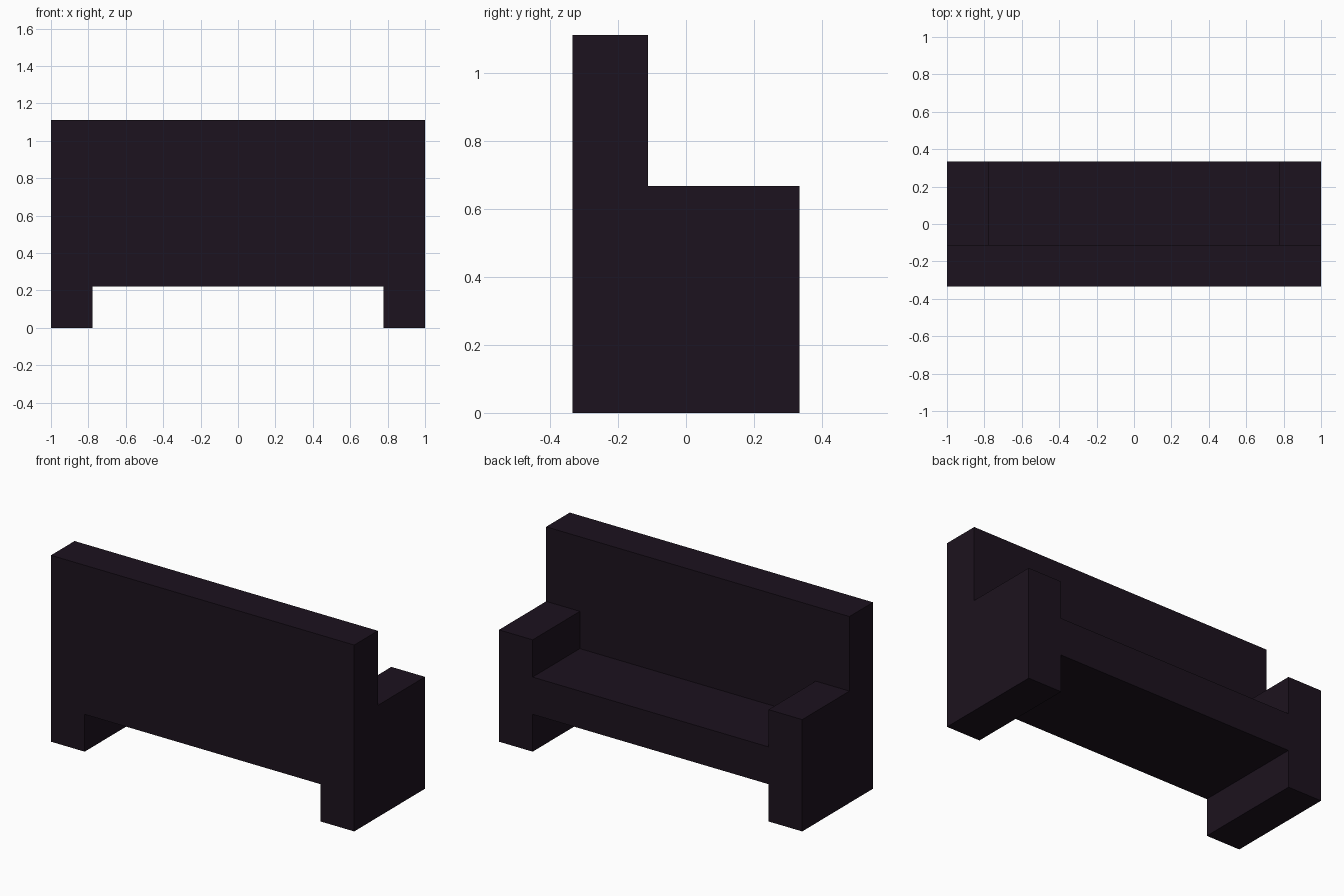
import bpy
import bmesh

if "Cube" in bpy.data.objects:
    bpy.data.objects.remove(bpy.data.objects["Cube"])

U = 2 / 9  # the bench sits on a 9 x 3 x 5 unit grid

mat = bpy.data.materials.new("dark_plum")
mat.diffuse_color = (0.0116, 0.006, 0.013, 1)
mat.use_nodes = True
mat.node_tree.nodes["Principled BSDF"].inputs["Base Color"].default_value = mat.diffuse_color


def prism(name, profile, y0, y1):
    """Extrude an (x, z) outline, in grid units, from y0 to y1."""
    bm = bmesh.new()
    face = bm.faces.new([bm.verts.new((x * U, y0 * U, z * U)) for x, z in profile])
    ext = bmesh.ops.extrude_face_region(bm, geom=[face])
    verts = [v for v in ext["geom"] if isinstance(v, bmesh.types.BMVert)]
    bmesh.ops.translate(bm, verts=verts, vec=(0, (y1 - y0) * U, 0))
    bmesh.ops.recalc_face_normals(bm, faces=bm.faces)
    mesh = bpy.data.meshes.new(name)
    bm.to_mesh(mesh)
    bm.free()
    mesh.materials.append(mat)
    obj = bpy.data.objects.new(name, mesh)
    bpy.context.collection.objects.link(obj)
    return obj


def rect(x0, x1, z0, z1):
    return [(x0, z0), (x1, z0), (x1, z1), (x0, z1)]


# Arm blocks, which also form the feet
for side, x in (("left", -4.5), ("right", 3.5)):
    prism(side + "_arm", rect(x, x + 1, 0, 3), -1.5, 1.5)

# Seat between the arms
prism("seat", rect(-3.5, 3.5, 1, 2), -0.5, 1.5)

# Backrest: full width above the arms, fitted between them below
prism("backrest", [(-3.5, 1), (3.5, 1), (3.5, 3), (4.5, 3),
                   (4.5, 5), (-4.5, 5), (-4.5, 3), (-3.5, 3)], -1.5, -0.5)
